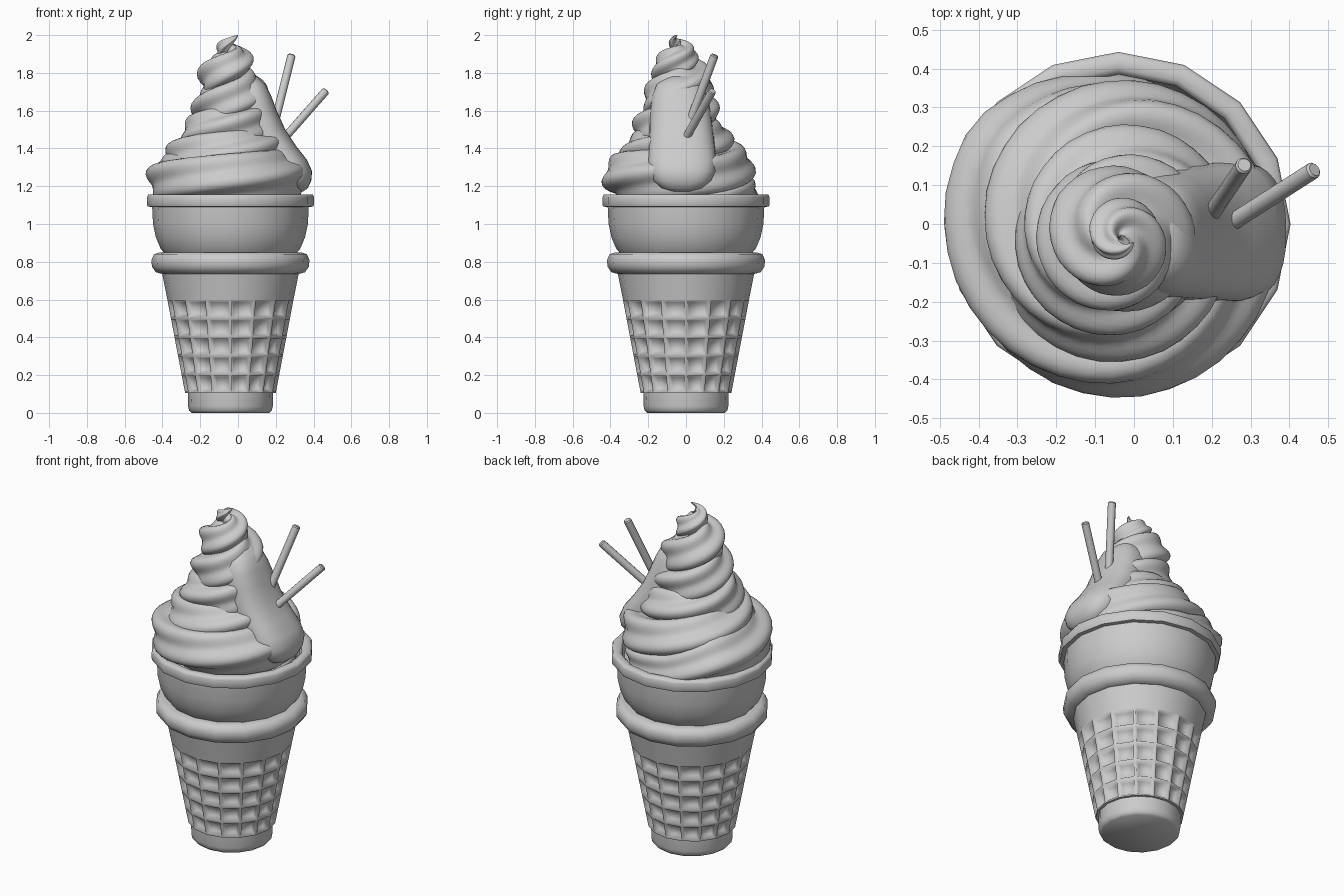
import bpy, bmesh
from math import sin, cos, radians, tau, copysign
from mathutils import Vector

if "Cube" in bpy.data.objects:
    bpy.data.objects.remove(bpy.data.objects["Cube"])

CX = -0.04          # cone axis
SIDES = 16


def finish(name, bm, angle=40):
    bmesh.ops.recalc_face_normals(bm, faces=bm.faces)
    me = bpy.data.meshes.new(name)
    bm.to_mesh(me)
    bm.free()
    ob = bpy.data.objects.new(name, me)
    bpy.context.collection.objects.link(ob)
    bpy.ops.object.select_all(action='DESELECT')
    ob.select_set(True)
    bpy.context.view_layer.objects.active = ob
    bpy.ops.object.shade_smooth_by_angle(angle=radians(angle))
    return ob


def loft(rings, bm, caps=True, closed=False):
    """Skin a list of equally sized point rings."""
    vs = [[bm.verts.new(p) for p in r] for r in rings]
    n = len(vs[0])
    pairs = list(zip(vs, vs[1:])) + ([(vs[-1], vs[0])] if closed else [])
    faces = [bm.faces.new((a[i], a[(i + 1) % n], b[(i + 1) % n], b[i]))
             for a, b in pairs for i in range(n)]
    if caps and not closed:
        bm.faces.new(vs[0][::-1])
        bm.faces.new(vs[-1])
    return faces


def circle(cx, cy, z, rx, ry, n=SIDES, power=1.0):
    """Ring of points; a power below 1 squares it off."""
    def f(c):
        return copysign(abs(c) ** power, c)
    return [(cx + rx * f(cos(tau * i / n)), cy + ry * f(sin(tau * i / n)), z) for i in range(n)]


def lathe(name, profile, caps=True, closed=False, angle=40):
    bm = bmesh.new()
    loft([circle(CX, 0, z, r, r) for r, z in profile], bm, caps, closed)
    return finish(name, bm, angle)


def lerp(keys, u):
    for a, b in zip(keys, keys[1:]):
        if u <= b[0]:
            t = (u - a[0]) / (b[0] - a[0])
            return [p + (q - p) * t for p, q in zip(a[1:], b[1:])]
    return keys[-1][1:]


# cone foot
lathe("cone_foot", [(0.205, 0), (0.219, 0.012), (0.224, 0.035), (0.226, 0.11)], angle=60)

# waffle wall: one face per cell, each inset and sunk with sloping sides
bm = bmesh.new()
cells = loft([circle(CX, 0, 0.105 + 0.099 * k, *[0.24 + 0.0188 * k] * 2) for k in range(6)], bm)
bmesh.ops.recalc_face_normals(bm, faces=bm.faces)
bmesh.ops.inset_individual(bm, faces=cells, thickness=0.011)
bmesh.ops.inset_individual(bm, faces=cells, thickness=0.015, depth=-0.025)
finish("waffle_wall", bm, 75)

# plain upper wall, collar ring and bowl
lathe("cone_upper_wall", [(0.333, 0.595), (0.366, 0.76), (0.33, 0.80)])
lathe("collar_ring", [(0.36, 0.735), (0.395, 0.745), (0.416, 0.775), (0.418, 0.81),
                      (0.405, 0.84), (0.375, 0.85), (0.33, 0.85)], angle=60)
lathe("bowl", [(0.345, 0.84), (0.37, 0.87), (0.395, 0.93), (0.41, 1.0), (0.415, 1.10),
               (0.39, 1.10), (0.375, 1.0), (0.33, 0.93)])
lathe("bowl_rim", [(0.41, 1.09), (0.438, 1.092), (0.443, 1.105), (0.443, 1.142),
                   (0.436, 1.155), (0.40, 1.157), (0.385, 1.145), (0.385, 1.09)],
      closed=True, angle=60)

# cream core that closes the gaps inside the swirl
lathe("cream_core", [(0.37, 0.98), (0.375, 1.10), (0.33, 1.15), (0.24, 1.32), (0.13, 1.5),
                     (0.07, 1.65), (0.04, 1.8)])

# cream swirl: a ridged tube wound upward, tapering to a curled tip
# keys: turn, spiral radius, height, tube radius
SWIRL = [(-0.45, 0.26, 1.10, 0.08), (-0.12, 0.285, 1.16, 0.10), (0, 0.315, 1.235, 0.125),
         (0.35, 0.305, 1.25, 0.125), (0.7, 0.26, 1.26, 0.125), (1, 0.23, 1.33, 0.125),
         (1.5, 0.185, 1.385, 0.115), (2, 0.155, 1.455, 0.11), (3, 0.085, 1.60, 0.115),
         (4, 0.055, 1.765, 0.12), (4.5, 0.035, 1.84, 0.09), (5.0, 0.02, 1.91, 0.06),
         (5.3, 0.025, 1.955, 0.03), (5.55, 0.04, 2.0, 0.002)]
START, END, STEPS = -0.45, 5.55, 220
bm = bmesh.new()
rings = []
for s in range(STEPS + 1):
    u = START + (END - START) * s / STEPS
    R, z, w = lerp(SWIRL, u)
    a = radians(145) + tau * u
    drift = -0.035 * max(0, min(u / 2, 1))
    ring = []
    for i in range(40):
        p = tau * i / 40
        q = w * (1 + 0.13 * cos(5 * (p - 0.45 * tau * u)))
        r = R + q * cos(p)
        ring.append((CX + r * cos(a), drift + r * sin(a), z + q * sin(p)))
    rings.append(ring)
loft(rings, bm)
finish("cream_swirl", bm, 60)

# sauce running down the right side: height, outer x, half depth, centre y, half width
SAUCE = [(1.172, 0.345, 0.03, -0.02, 0.05), (1.19, 0.37, 0.065, -0.02, 0.11),
         (1.23, 0.388, 0.10, -0.02, 0.155), (1.28, 0.392, 0.125, -0.02, 0.178),
         (1.34, 0.365, 0.13, -0.02, 0.18), (1.41, 0.31, 0.13, -0.022, 0.175),
         (1.50, 0.25, 0.13, -0.025, 0.168), (1.60, 0.205, 0.12, -0.03, 0.16),
         (1.68, 0.175, 0.11, -0.035, 0.145), (1.74, 0.145, 0.09, -0.035, 0.12),
         (1.78, 0.10, 0.06, -0.035, 0.07)]
bm = bmesh.new()
loft([circle(x - d, cy, z, d, w, 32, 0.8) for z, x, d, cy, w in SAUCE], bm)
finish("sauce", bm, 75)

# two wafer sticks
for k, (base, tip) in enumerate([((0.185, 0.005, 1.50), (0.284, 0.152, 1.895)),
                                 ((0.215, -0.02, 1.42), (0.465, 0.14, 1.705))]):
    bm = bmesh.new()
    d = Vector(tip) - Vector(base)
    rot = d.to_track_quat('Z', 'Y')
    rings = [[Vector(base) + rot @ Vector(p) for p in circle(0, 0, z, r, r, 12)]
             for z, r in [(0, 0.022), (d.length - 0.006, 0.022), (d.length, 0.017)]]
    loft(rings, bm)
    finish(f"wafer_stick_{k + 1}", bm, 35)
